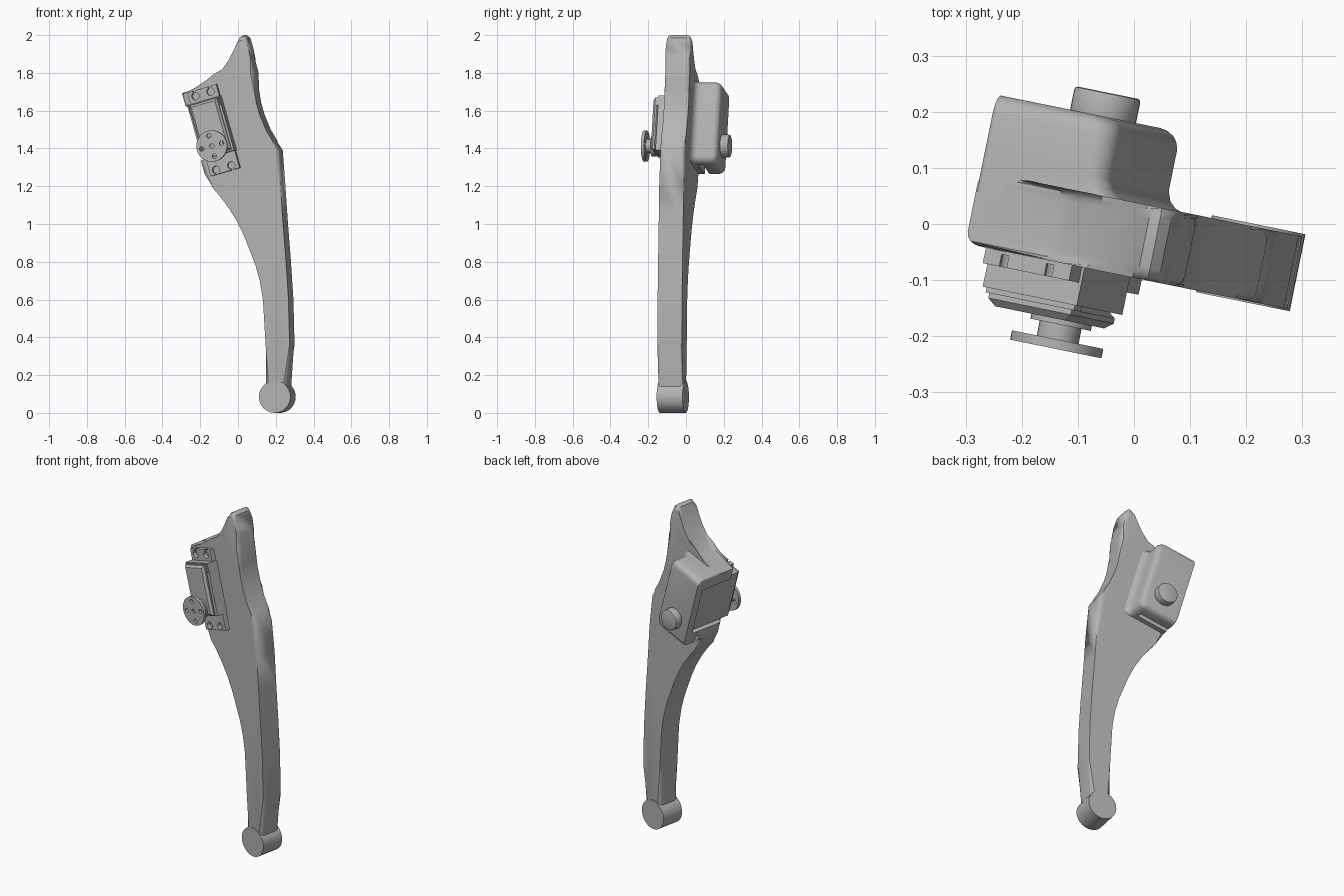
import bpy, bmesh, math
from mathutils import Matrix, Vector

cube = bpy.data.objects.get("Cube")
if cube:
    bpy.data.objects.remove(cube)

mat = bpy.data.materials.new("plain grey")
mat.use_nodes = True
GREY = (0.45, 0.45, 0.45, 1)
mat.diffuse_color = GREY
mat.node_tree.nodes["Principled BSDF"].inputs["Base Color"].default_value = GREY

TURN = Matrix.Rotation(math.radians(-11.5), 4, "Z")   # whole model is yawed
TILT = math.radians(16)                               # lean of the motor and its housing
CU, CZ = -0.116, 1.51                                 # centre of the housing


def tilted(p, q):
    """Housing coordinates to model side-plane coordinates."""
    c, s = math.cos(TILT), math.sin(TILT)
    return CU + p * c - q * s, CZ + p * s + q * c


def finish(name, bm):
    bmesh.ops.recalc_face_normals(bm, faces=bm.faces)
    me = bpy.data.meshes.new(name)
    bm.to_mesh(me)
    bm.free()
    me.transform(TURN)
    me.materials.append(mat)
    ob = bpy.data.objects.new(name, me)
    bpy.context.collection.objects.link(ob)
    return ob


def loft(name, rings, bevel=0.0, segments=3):
    """Stack of (depth, outline) rings, capped, with optional rounded rims."""
    bm = bmesh.new()
    loops = [[bm.verts.new((u, v, z)) for u, z in pts] for v, pts in rings]
    n = len(loops[0])
    for a, b in zip(loops, loops[1:]):
        for i in range(n):
            j = (i + 1) % n
            bm.faces.new((a[i], a[j], b[j], b[i]))
    caps = [bm.faces.new(loops[0]), bm.faces.new(loops[-1])]
    if bevel:
        edges = list({e for f in caps for e in f.edges})
        bmesh.ops.bevel(bm, geom=edges, offset=bevel, segments=segments,
                        profile=0.5, affect="EDGES", clamp_overlap=False)
    return finish(name, bm)


def prism(name, pts, v0, v1, bevel=0.0, segments=3):
    return loft(name, [(v0, pts), (v1, pts)], bevel, segments)


def rect(p0, p1, q0, q1):
    return [tilted(*c) for c in ((p0, q0), (p1, q0), (p1, q1), (p0, q1))]


def circle(centre, r, n=32):
    return [(centre[0] + r * math.cos(2 * math.pi * i / n),
             centre[1] + r * math.sin(2 * math.pi * i / n)) for i in range(n)]


def cut(target, cutter):
    mod = target.modifiers.new("cut", "BOOLEAN")
    mod.operation, mod.object, mod.solver = "DIFFERENCE", cutter, "EXACT"
    deps = bpy.context.evaluated_depsgraph_get()
    me = bpy.data.meshes.new_from_object(target.evaluated_get(deps))
    target.modifiers.clear()
    target.data = me
    bpy.data.objects.remove(cutter)


def recess():
    return prism("recess_cutter", rect(-0.2, -0.09, -0.15, 0.15), -0.3, 0.13)


# Curved arm: outline from the tip, down the outer edge, back up the inner edge
outer = [(0.037, 2.0), (0.056, 1.985), (0.066, 1.94), (0.078, 1.88), (0.1, 1.8),
         (0.1, 1.7), (0.11, 1.64), (0.127, 1.58), (0.16, 1.5), (0.195, 1.44),
         (0.228, 1.39), (0.238, 1.2), (0.25, 1.02), (0.267, 0.8), (0.28, 0.6),
         (0.286, 0.36), (0.27, 0.1)]
inner = [(0.155, 0.1), (0.159, 0.36), (0.145, 0.6), (0.128, 0.7), (0.106, 0.78),
         (0.048, 0.93), (0.01, 1.01), (-0.03, 1.075), (-0.075, 1.137), (-0.12, 1.19)]
shoulder = [(-0.14, 1.745), (-0.105, 1.775), (-0.07, 1.82), (-0.035, 1.87),
            (-0.01, 1.92), (0.01, 1.965), (0.018, 1.988)]


def flat(pts):
    return [(x * 1.02 + 0.006, z) for x, z in pts]


outline = (flat(outer + inner) + [tilted(-0.115, -0.222), tilted(-0.115, 0.222)]
           + flat(shoulder))
arm = prism("arm", outline, -0.094, 0.038, 0.022, 4)
cut(arm, recess())

# Rounded foot at the end of the arm
foot = prism("foot_ball", circle((0.218, 0.085), 0.085, 40), -0.097, 0.043, 0.05, 6)


# Motor housing behind the arm: one flat side, the rest rounded and filleted
def housing_ring(flare, shrink):
    right, half = 0.117 + flare - shrink, 0.225 - shrink
    pts = []
    for sp, sq, r, start in ((1, -1, 0.04, 270), (1, 1, 0.04, 0),
                             (-1, 1, 0.01, 90), (-1, -1, 0.01, 180)):
        edge = right if sp > 0 else 0.115
        for i in range(7):
            a = math.radians(start + 15 * i)
            pts.append(tilted(sp * (edge - r) + r * math.cos(a),
                              sq * (half - r) + r * math.sin(a)))
    return pts


rings = [(0.0, 0.035, 0), (0.036, 0.035, 0), (0.042, 0.018, 0), (0.052, 0.007, 0),
         (0.07, 0, 0), (0.145, 0, 0), (0.157, 0, 0.003), (0.167, 0, 0.009),
         (0.174, 0, 0.018), (0.177, 0, 0.03)]
housing = loft("motor_housing", [(v, housing_ring(f, s)) for v, f, s in rings])
cut(housing, recess())
cut(housing, prism("slot_cutter", rect(-0.2, 0.07, -0.3, -0.18), 0.068, 0.095))

# Rear pivot knob on the motor axis
axis = tilted(-0.004, -0.1)
knob = prism("pivot_knob", circle(axis, 0.06), 0.16, 0.22, 0.006, 2)

# Motor body and its lid
body = prism("motor_body", rect(-0.088, 0.09, -0.15, 0.15), -0.163, 0.125)
lid = prism("motor_lid", rect(-0.076, 0.08, -0.142, 0.142), -0.193, -0.16, 0.012, 1)
rib = prism("motor_rib", rect(-0.082, 0.085, 0.1, 0.145), -0.172, -0.16)

# Mounting tabs with two open screw holes each
tabs = []
for name, q0, q1, hole, mouth in (("upper_tab", 0.145, 0.215, 0.185, 0.3),
                                  ("lower_tab", -0.245, -0.145, -0.221, -0.3)):
    tab = prism(name, rect(-0.078, 0.085, q0, q1), -0.122, -0.08)
    for p in (-0.04, 0.045):
        cut(tab, prism("hole_cutter", circle(tilted(p, hole), 0.02, 20), -0.2, -0.1))
        cut(tab, prism("gap_cutter", rect(p - 0.007, p + 0.007, *sorted((hole, mouth))),
                       -0.2, -0.1))
    tabs.append(tab)

# Output shaft and drilled horn disc
collar = prism("shaft_collar", circle(axis, 0.055), -0.202, -0.18)
shaft = prism("output_shaft", circle(axis, 0.038), -0.235, -0.19)
horn = prism("horn_disc", circle(axis, 0.083, 40), -0.246, -0.229)
for dp, dq in ((0, 0), (1, 0), (-1, 0), (0, 1), (0, -1)):
    centre = tilted(-0.004 + dp * 0.056, -0.1 + dq * 0.056)
    cut(horn, prism("drill_cutter", circle(centre, 0.012, 16), -0.3, -0.2))

# Smooth shading with crisp corners
bpy.ops.object.select_all(action="DESELECT")
for ob in [arm, foot, housing, knob, body, lid, rib, collar, shaft, horn] + tabs:
    ob.select_set(True)
    bpy.context.view_layer.objects.active = ob
bpy.ops.object.shade_smooth_by_angle(angle=math.radians(32))
